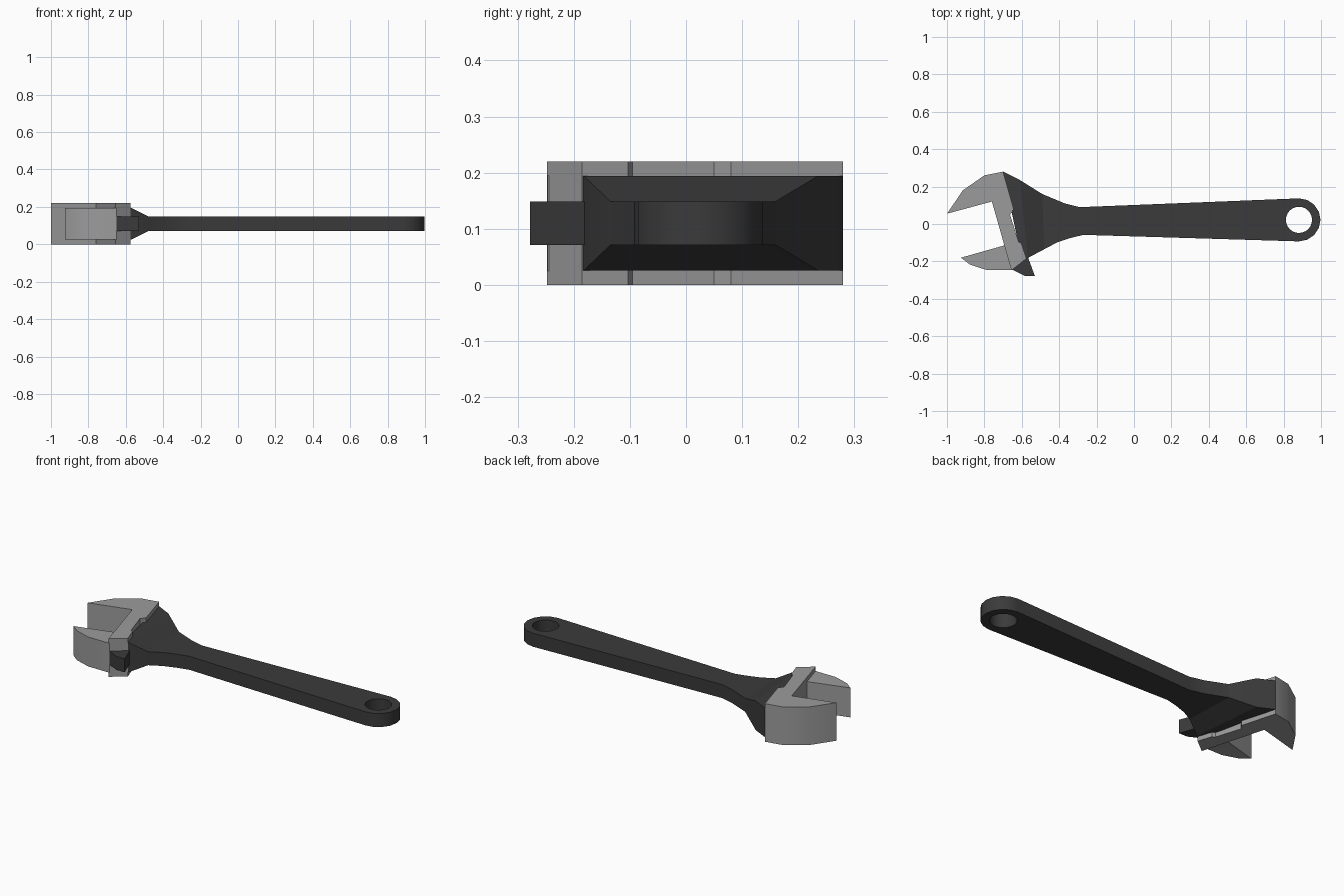
import bpy, bmesh, math

if "Cube" in bpy.data.objects:
    bpy.data.objects.remove(bpy.data.objects["Cube"])

def material(name, v):
    m = bpy.data.materials.new(name)
    m.diffuse_color = (v, v, v, 1)
    m.use_nodes = True
    m.node_tree.nodes["Principled BSDF"].inputs["Base Color"].default_value = m.diffuse_color
    return m

STEEL = material("light_steel", 0.33)
BLACK = material("dark_grip", 0.043)
MID = 0.11  # height of the middle plane

def finish(name, bm, mat, angle=40):
    bmesh.ops.remove_doubles(bm, verts=bm.verts, dist=1e-5)
    bmesh.ops.recalc_face_normals(bm, faces=bm.faces)
    me = bpy.data.meshes.new(name)
    bm.to_mesh(me)
    bm.free()
    me.materials.append(mat)
    ob = bpy.data.objects.new(name, me)
    bpy.context.collection.objects.link(ob)
    bpy.ops.object.select_all(action='DESELECT')
    ob.select_set(True)
    bpy.context.view_layer.objects.active = ob
    bpy.ops.object.shade_smooth_by_angle(angle=math.radians(angle))
    return ob

def plate(name, outlines, half, mat):
    """Flat plate from outlines (first outer, the rest holes), centred on the middle plane."""
    cu = bpy.data.curves.new(name + "_profile", 'CURVE')
    cu.dimensions = '2D'
    cu.fill_mode = 'BOTH'
    cu.extrude = half
    for pts in outlines:
        sp = cu.splines.new('POLY')
        sp.points.add(len(pts) - 1)
        for p, (x, y) in zip(sp.points, pts):
            p.co = (x, y, 0, 1)
        sp.use_cyclic_u = True
    tmp = bpy.data.objects.new(name + "_profile", cu)
    bpy.context.collection.objects.link(tmp)
    bpy.context.view_layer.update()
    dg = bpy.context.evaluated_depsgraph_get()
    me = bpy.data.meshes.new_from_object(tmp.evaluated_get(dg))
    bm = bmesh.new()
    bm.from_mesh(me)
    bmesh.ops.translate(bm, verts=bm.verts, vec=(0, 0, MID))
    bpy.data.objects.remove(tmp)
    bpy.data.meshes.remove(me)
    return finish(name, bm, mat)

def arc(cx, cy, r, a0, a1, n):
    return [(cx + r * math.cos(math.radians(a0 + (a1 - a0) * i / n)),
             cy + r * math.sin(math.radians(a0 + (a1 - a0) * i / n))) for i in range(n + 1)]

# Fixed jaw with the stepped strip across the head
plate("fixed_jaw", [[(-1.0, 0.055), (-0.915, 0.18), (-0.80, 0.26), (-0.70, 0.28),
                     (-0.643, 0.08), (-0.663, 0.05), (-0.617, -0.095), (-0.602, -0.103),
                     (-0.575, -0.185), (-0.655, -0.248), (-0.76, 0.12)]], 0.11, STEEL)

# Movable jaw, thinner than the fixed one
plate("movable_jaw", [[(-0.925, -0.18), (-0.877, -0.217), (-0.785, -0.247), (-0.65, -0.247),
                       (-0.68, -0.111), (-0.695, -0.115)]], 0.085, STEEL)

# Slide tongue sticking out below the strip
plate("slide_tongue", [[(-0.655, -0.20), (-0.57, -0.17), (-0.53, -0.278), (-0.583, -0.278),
                        (-0.655, -0.242)]], 0.039, BLACK)

# Handle with rounded end and hanging hole
end = arc(0.882, 0.022, 0.115, -90, 90, 8)
hole = arc(0.882, 0.022, 0.07, 0, 360, 24)[:-1]
plate("handle", [[(-0.48, -0.135), (-0.41, -0.098), (-0.34, -0.075), (-0.27, -0.058)] + end +
                 [(-0.29, 0.09), (-0.37, 0.11), (-0.49, 0.16)], hole], 0.039, BLACK)

# Head body tapering in thickness towards the handle: (upper point, lower point, half thickness)
stations = [((-0.70, 0.28), (-0.60, -0.19), 0.084),
            ((-0.61, 0.235), (-0.568, -0.182), 0.084),
            ((-0.49, 0.16), (-0.48, -0.135), 0.039)]
bm = bmesh.new()
rings = [[bm.verts.new((p[0], p[1], MID + s * h)) for p, s in ((a, 1), (a, -1), (b, -1), (b, 1))]
         for a, b, h in stations]
for r0, r1 in zip(rings, rings[1:]):
    for i in range(4):
        j = (i + 1) % 4
        bm.faces.new((r0[i], r0[j], r1[j], r1[i]))
bm.faces.new(rings[0])
bm.faces.new(rings[-1])
finish("head_body", bm, BLACK, 20)
